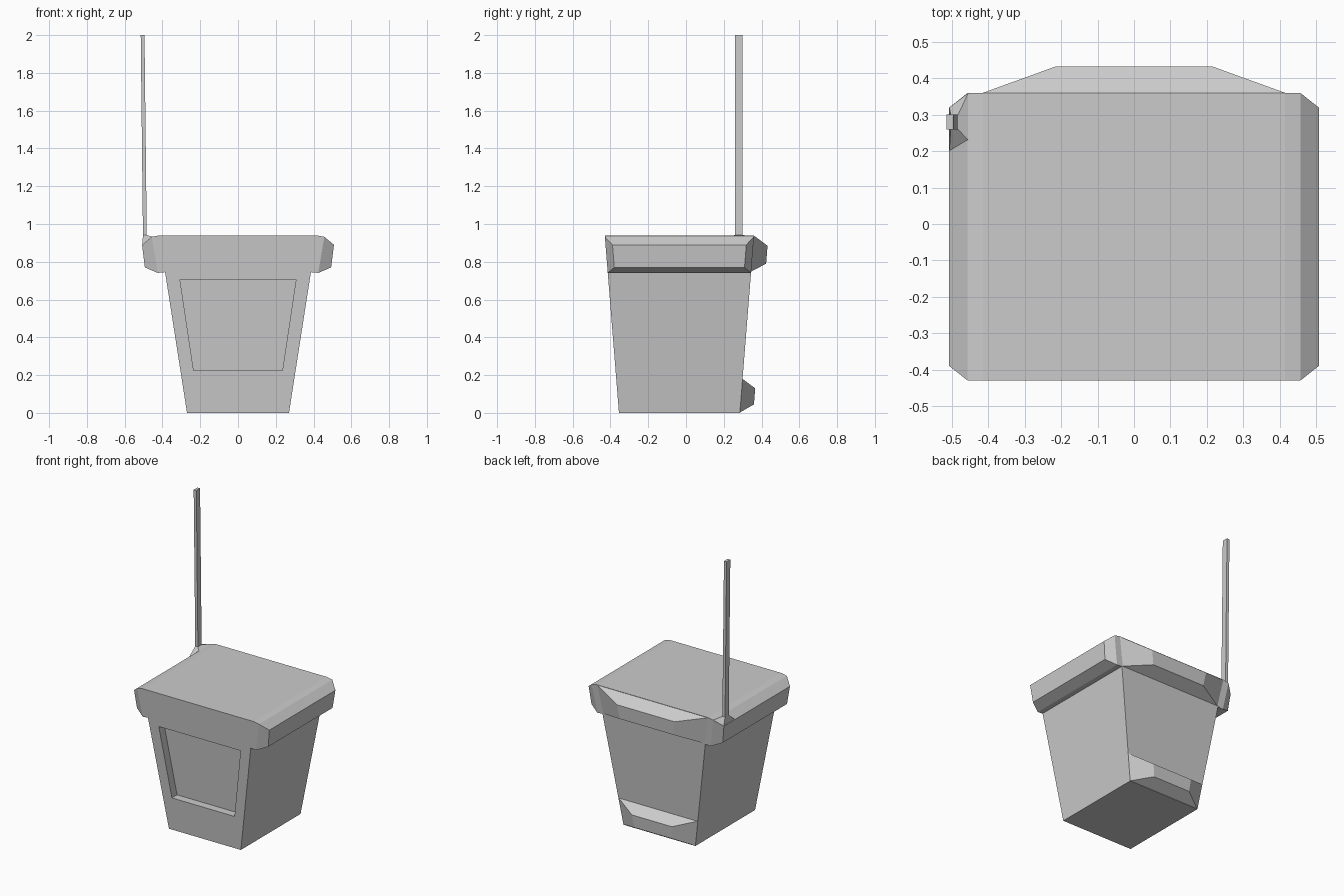
import bpy, bmesh

cube = bpy.data.objects.get("Cube")
if cube:
    bpy.data.objects.remove(cube, do_unlink=True)

grey = bpy.data.materials.new("plain grey")
grey.use_nodes = True
grey.diffuse_color = (0.6, 0.6, 0.6, 1)
grey.node_tree.nodes["Principled BSDF"].inputs["Base Color"].default_value = (0.6, 0.6, 0.6, 1)


def front(z):
    return -0.355 - 0.08 * z


def back(z):
    return 0.285 + 0.08 * z


def loft(name, rings):
    """Skin a list of four-point rings and cap both ends."""
    bm = bmesh.new()
    loops = [[bm.verts.new(p) for p in ring] for ring in rings]
    for a, b in zip(loops, loops[1:]):
        for i in range(4):
            j = (i + 1) % 4
            bm.faces.new((a[i], a[j], b[j], b[i]))
    bm.faces.new(loops[0])
    bm.faces.new(loops[-1])
    bmesh.ops.recalc_face_normals(bm, faces=bm.faces)
    mesh = bpy.data.meshes.new(name)
    bm.to_mesh(mesh)
    bm.free()
    mesh.materials.append(grey)
    obj = bpy.data.objects.new(name, mesh)
    bpy.context.collection.objects.link(obj)
    return obj


def wall(side, low, high, w_low, w_high, out=0.0):
    """Trapezoid lying on a sloping wall, pushed along y by out."""
    return [(-w_low, side(low) + out, low), (w_low, side(low) + out, low),
            (w_high, side(high) + out, high), (-w_high, side(high) + out, high)]


# Tapered body with a recessed front panel
loft("body", [
    wall(back, 0, 0.745, 0.27, 0.386),
    wall(front, 0, 0.745, 0.27, 0.386),
    wall(front, 0.225, 0.705, 0.235, 0.307),
    wall(front, 0.225, 0.705, 0.235, 0.307, 0.055),
])


# Lid with chamfered bumpers on both sides
def section(sign, x_top, z_top, x_low, z_low, inset=0.0):
    return [(sign * x_top, front(z_top) + inset, z_top),
            (sign * x_top, back(z_top) - inset, z_top),
            (sign * x_low, back(z_low) - inset, z_low),
            (sign * x_low, front(z_low) + inset, z_low)]


half = [(0.508, 0.89, 0.493, 0.77, 0.037),
        (0.457, 0.932, 0.425, 0.741),
        (0.415, 0.94, 0.386, 0.745)]
loft("lid", [section(-1, *s) for s in half] + [section(1, *s) for s in reversed(half)])

# Faceted ledges on the back of the lid and the foot
loft("lid_back_ledge", [
    wall(back, 0.748, 0.938, 0.38, 0.415),
    wall(back, 0.79, 0.885, 0.2, 0.217, 0.076),
])
loft("foot_back_ledge", [
    wall(back, 0.002, 0.18, 0.268, 0.295),
    wall(back, 0.045, 0.13, 0.14, 0.15, 0.071),
])


# Aerial and its wedge-shaped mount
def aerial_end(x, z):
    return [(x - 0.01, 0.26, z), (x + 0.01, 0.26, z),
            (x + 0.01, 0.3, z), (x - 0.01, 0.3, z)]


loft("aerial_mount", [
    [(-0.507, 0.2, 0.89), (-0.455, 0.23, 0.932),
     (-0.455, 0.36, 0.932), (-0.507, 0.32, 0.89)],
    aerial_end(-0.493, 0.942),
])
loft("aerial", [aerial_end(-0.493, 0.93), aerial_end(-0.505, 2.0)])
